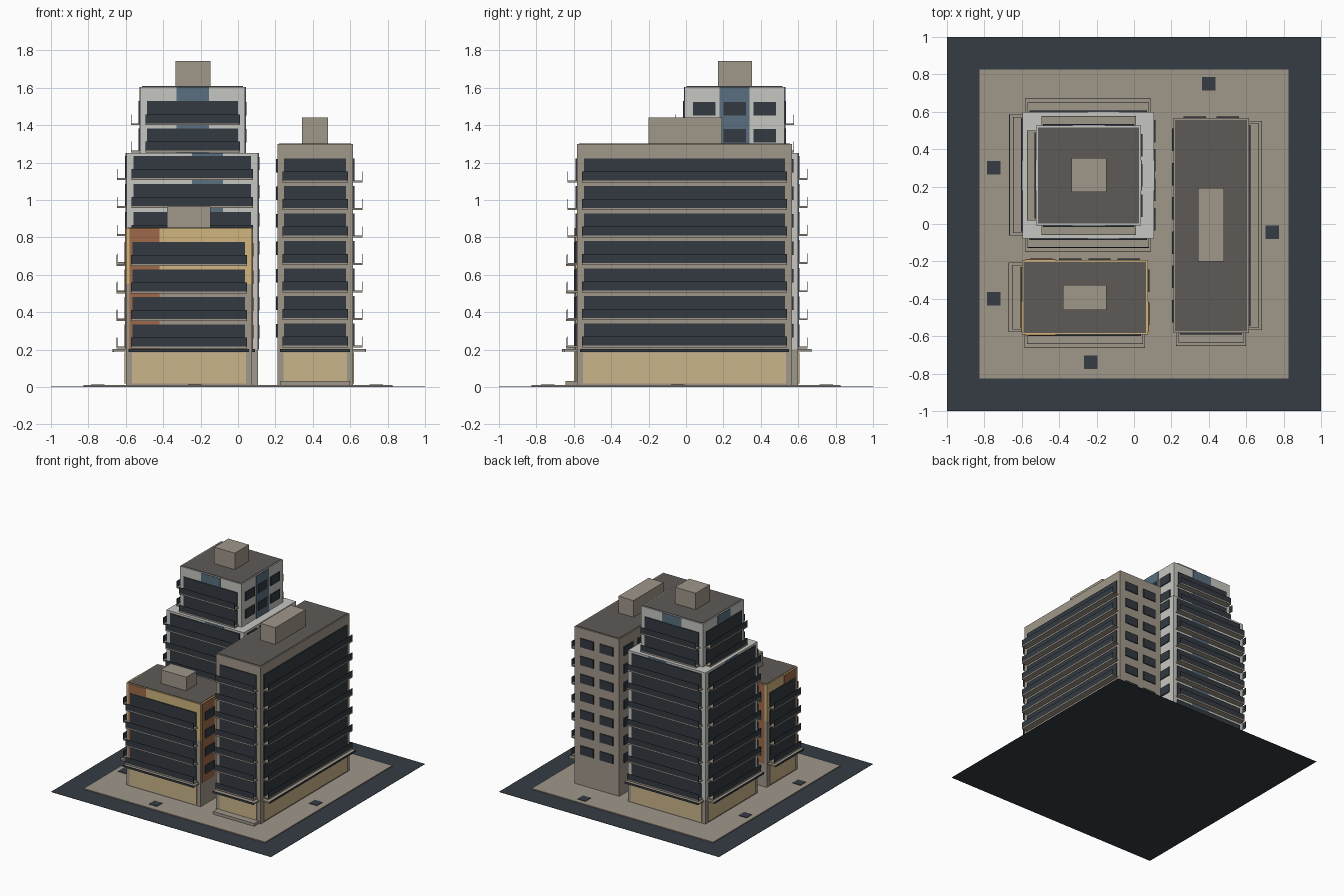
import bpy
import bmesh

cube = bpy.data.objects.get("Cube")
if cube:
    bpy.data.objects.remove(cube, do_unlink=True)


def material(name, hex_colour):
    """Flat material from an sRGB hex string."""
    rgb = []
    for i in (0, 2, 4):
        c = int(hex_colour[i:i + 2], 16) / 255
        rgb.append(c / 12.92 if c <= 0.04045 else ((c + 0.055) / 1.055) ** 2.4)
    m = bpy.data.materials.new(name)
    m.use_nodes = True
    m.diffuse_color = (*rgb, 1)
    bsdf = m.node_tree.nodes["Principled BSDF"]
    bsdf.inputs["Base Color"].default_value = (*rgb, 1)
    bsdf.inputs["Roughness"].default_value = 0.9
    return m


STONE = material("taupe stone", "A0978A")
ROOF = material("dark roof", "5E5A56")
ASPHALT = material("asphalt", "363C44")
GLASS = material("dark glass", "333A41")
SHOP = material("warm shopfront", "CAB58A")
SAND = material("sand plaster", "D0B57E")
RUST = material("rust panel", "9E694A")
WHITE = material("pale grey plaster", "C6C7C2")
BLUE = material("slate blue panel", "5A7080")


def make(name, boxes, mat):
    """One object out of boxes given as (x0, x1, y0, y1, z0, z1)."""
    bm = bmesh.new()
    for x0, x1, y0, y1, z0, z1 in boxes:
        verts = bmesh.ops.create_cube(bm, size=1)["verts"]
        for v in verts:
            v.co.x = x1 if v.co.x > 0 else x0
            v.co.y = y1 if v.co.y > 0 else y0
            v.co.z = z1 if v.co.z > 0 else z0
    mesh = bpy.data.meshes.new(name)
    bm.to_mesh(mesh)
    bm.free()
    mesh.materials.append(mat)
    ob = bpy.data.objects.new(name, mesh)
    bpy.context.collection.objects.link(ob)
    return ob


def on_side(plan, side, u0, u1, z0, z1, d0, d1):
    """Box on one wall: u along the wall, d outwards from it."""
    x0, x1, y0, y1 = plan
    if side == "left":
        return (x1 + d0, x1 + d1, u0, u1, z0, z1)
    if side == "right":
        return (x0 - d1, x0 - d0, u0, u1, z0, z1)
    if side == "back":
        return (u0, u1, y1 + d0, y1 + d1, z0, z1)
    return (u0, u1, y0 - d1, y0 - d0, z0, z1)


def span(plan, side):
    return plan[2:] if side in ("left", "right") else plan[:2]


def balconies(name, plan, sides, first, pitch, floors):
    """Ribbon windows with slabs and thin rails in front."""
    glass, slabs, rails = [], [], []
    for side in sides:
        a, b = span(plan, side)
        for f in range(floors):
            z = first + pitch * f
            glass.append(on_side(plan, side, a + .037, b - .037, z, z + .118, 0, .008))
            slabs.append(on_side(plan, side, a + .028, b - .028, z - .01, z, 0, .05))
            rails.append(on_side(plan, side, a + .028, b - .028, z, z + .048, .047, .05))
    make(name + "_ribbon_windows", glass, GLASS)
    make(name + "_balcony_slabs", slabs, STONE)
    make(name + "_balcony_rails", rails, GLASS)


def windows(name, plan, sides, first, pitch, floors):
    """Rows of separate windows."""
    panes = []
    for side in sides:
        a, b = span(plan, side)
        count = round((b - a) / .18)
        step = (b - a - .05) / count
        for f in range(floors):
            z = first + pitch * f + .042
            for i in range(count):
                u = a + .025 + step * (i + .5)
                panes.append(on_side(plan, side, u - .06, u + .06, z, z + .072, 0, .008))
    make(name + "_windows", panes, GLASS)


def strips(name, plan, ranges, z0, z1, mat):
    """Coloured vertical wall panels, one per side."""
    make(name + "_wall_panels",
         [on_side(plan, s, u0, u1, z0, z1, 0, .004) for s, (u0, u1) in ranges.items()], mat)


def ground_floor(name, plan, sides):
    """Stone base, shopfronts and canopy."""
    make(name + "_base", [(*plan, .01, .2)], STONE)
    shops, canopy, fascia = [], [], []
    for side in sides:
        a, b = span(plan, side)
        shops.append(on_side(plan, side, a + .033, b - .033, .02, .185, 0, .006))
        canopy.append(on_side(plan, side, a + .015, b - .015, .19, .202, 0, .067))
        fascia.append(on_side(plan, side, a + .015, b - .015, .188, .204, .067, .07))
    make(name + "_shopfronts", shops, SHOP)
    make(name + "_canopies", canopy, STONE)
    make(name + "_canopy_fascias", fascia, GLASS)


def roof(name, plan, z, hut, hut_top):
    x0, x1, y0, y1 = plan
    e = .01
    make(name + "_roof", [(x0 + e, x1 - e, y0 + e, y1 - e, z - .01, z + .003)], ROOF)
    make(name + "_roof_hut", [(*hut, z, hut_top)], STONE)


# Site
make("ground", [(-1, 1, -1, 1, 0, .002)], ASPHALT)
make("plaza", [(-.825, .825, -.825, .825, .002, .01)], STONE)
spots = [(.4, .75), (-.75, .3), (.74, -.045), (-.75, -.4), (-.23, -.74)]
make("paving_squares",
     [(x - .036, x + .036, y - .036, y + .036, .01, .014) for x, y in spots], ASPHALT)

# Low block
low = (-.6, .075, -.592, -.192)
low_open = ("front", "right")
ground_floor("low_block", low, low_open)
make("low_block_lower_walls", [(*low, .2, .55)], STONE)
make("low_block_upper_walls", [(*low, .55, .85)], SAND)
strips("low_block", low, {"front": (-.58, -.42), "back": (-.58, -.42),
                          "left": (-.575, -.415), "right": (-.575, -.415)}, .2, .85, RUST)
balconies("low_block", low, low_open, .217, .1465, 4)
windows("low_block", low, ("left", "back"), .217, .1465, 4)
roof("low_block", low, .85, (-.38, -.148, -.46, -.327), .965)

# Long slab block
slab = (.21, .615, -.583, .567)
slab_open = ("front", "left")
ground_floor("long_block", slab, slab_open)
make("long_block_walls", [(*slab, .2, 1.3)], STONE)
balconies("long_block", slab, slab_open, .222, .147, 7)
windows("long_block", slab, ("right", "back"), .222, .147, 7)
roof("long_block", slab, 1.3, (.343, .48, -.2, .192), 1.44)
make("long_block_entry_step", [(.225, .6, -.645, -.583, .01, .033)], STONE)

# Stepped tower
tower = (-.597, .107, -.077, .6)
crown = (-.523, .038, -.008, .527)
tower_open = ("front", "right", "back")
ground_floor("tower", tower, tower_open)
make("tower_walls", [(*tower, .2, 1.252)], WHITE)
strips("tower", tower, {"front": (-.245, -.08), "back": (-.245, -.08),
                        "left": (.18, .34), "right": (.18, .34)}, .2, 1.25, BLUE)
balconies("tower", tower, tower_open, .217, .15, 7)
windows("tower", tower, ("left",), .217, .15, 7)
make("tower_crown_walls", [(*crown, 1.252, 1.605)], WHITE)
strips("tower_crown", crown, {"front": (-.33, -.155), "back": (-.33, -.155),
                              "left": (.178, .34), "right": (.178, .34)}, 1.252, 1.603, BLUE)
balconies("tower_crown", crown, tower_open, 1.265, .145, 2)
windows("tower_crown", crown, ("left",), 1.265, .145, 2)
roof("tower_crown", crown, 1.605, (-.335, -.148, .17, .353), 1.743)
